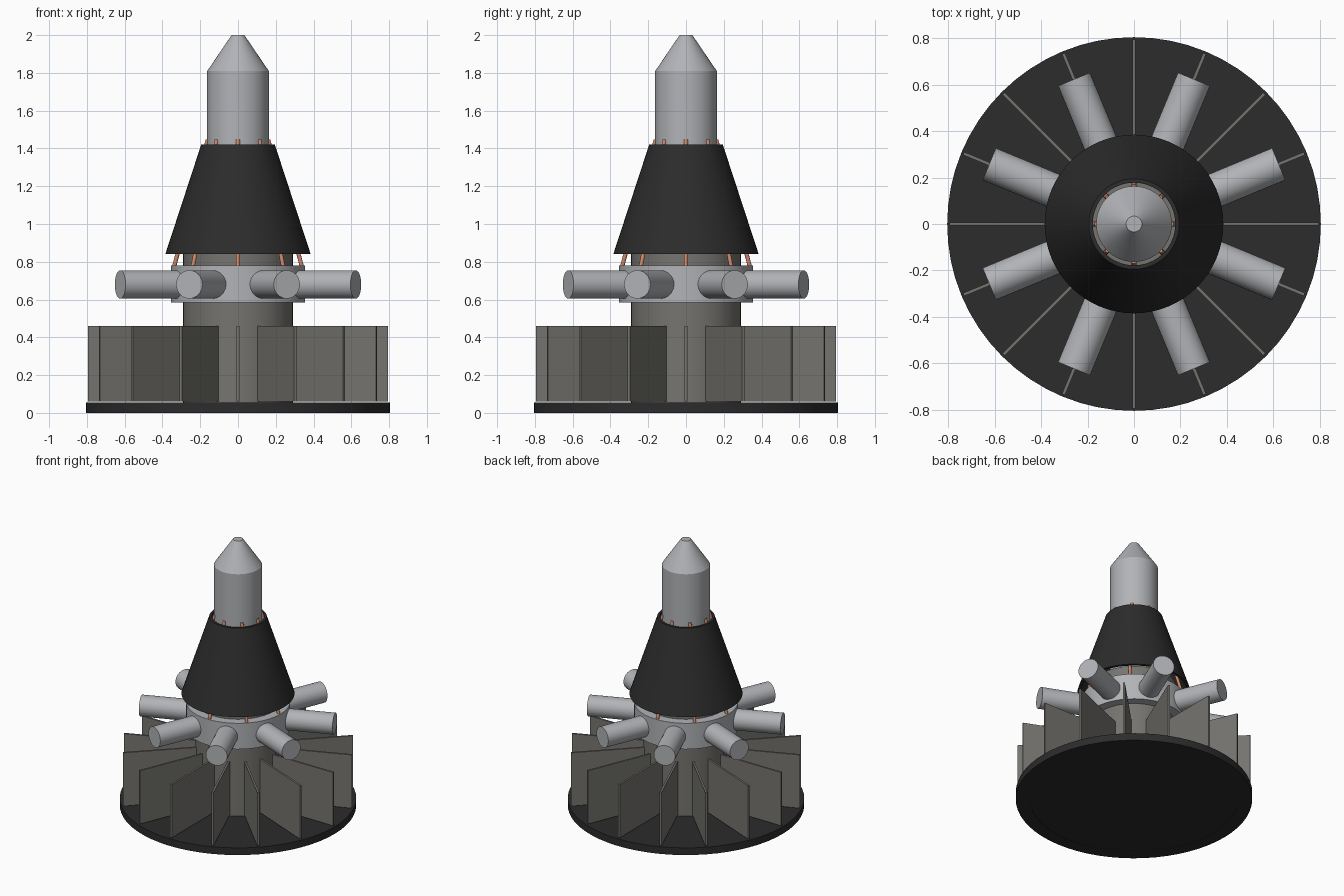
import bpy
import math
from mathutils import Vector

cube = bpy.data.objects.get("Cube")
if cube:
    bpy.data.objects.remove(cube, do_unlink=True)


def material(name, rgb):
    m = bpy.data.materials.new(name)
    m.use_nodes = True
    colour = (*rgb, 1)
    m.diffuse_color = colour
    m.node_tree.nodes["Principled BSDF"].inputs["Base Color"].default_value = colour
    return m


BLACK = material("matte black", (0.025, 0.025, 0.025))
SILVER = material("silver", (0.44, 0.45, 0.47))
GREY = material("warm grey", (0.18, 0.175, 0.16))
COPPER = material("copper", (0.62, 0.24, 0.14))


def finish(ob, name, mat):
    ob.name = name
    ob.data.name = name
    ob.data.materials.append(mat)
    bpy.ops.object.select_all(action="DESELECT")
    ob.select_set(True)
    bpy.context.view_layer.objects.active = ob
    bpy.ops.object.shade_smooth_by_angle(angle=math.radians(30))
    return ob


def lathe(name, profile, mat, closed=False, n=64):
    """Spin (radius, z) points, listed bottom to top on the outside, about z."""
    verts = [(r * math.cos(math.tau * i / n), r * math.sin(math.tau * i / n), z)
             for r, z in profile for i in range(n)]
    rows = len(profile)
    faces = []
    for j in range(rows if closed else rows - 1):
        a, b = j * n, (j + 1) % rows * n
        for i in range(n):
            k = (i + 1) % n
            faces.append((a + i, a + k, b + k, b + i))
    if not closed:
        faces.append(tuple(reversed(range(n))))
        faces.append(tuple(range((rows - 1) * n, rows * n)))
    me = bpy.data.meshes.new(name)
    me.from_pydata(verts, [], faces)
    ob = bpy.data.objects.new(name, me)
    bpy.context.collection.objects.link(ob)
    return finish(ob, name, mat)


def rod(name, start, end, radius, mat, n):
    """Cylinder between two points."""
    a, b = Vector(start), Vector(end)
    bpy.ops.mesh.primitive_cylinder_add(vertices=n, radius=radius,
                                        depth=(b - a).length, location=(a + b) / 2)
    ob = bpy.context.object
    ob.rotation_euler = (b - a).to_track_quat("Z", "Y").to_euler()
    return finish(ob, name, mat)


def polar(r, angle, z):
    return (r * math.cos(angle), r * math.sin(angle), z)


# Base plate with a separate outer rim
lathe("base_plate", [(0.71, 0.002), (0.71, 0.052)], BLACK)
lathe("base_rim", [(0.805, 0), (0.805, 0.054), (0.71, 0.054), (0.71, 0)], BLACK, closed=True)

# Central column and the collar that carries the tubes
lathe("core", [(0.29, 0.05), (0.29, 0.88)], GREY)
lathe("collar", [(0.355, 0.585), (0.355, 0.78)], SILVER)

# Upper body with its blunt nose
lathe("upper_body", [(0.163, 0.86), (0.163, 1.81), (0.034, 2.0)], SILVER)

# Hollow conical shroud
lathe("shroud", [(0.385, 0.84), (0.195, 1.42), (0.178, 1.42), (0.365, 0.84)],
      BLACK, closed=True)

# Radial fins
for i in range(16):
    angle = math.tau * i / 16
    bpy.ops.mesh.primitive_cube_add(size=1, location=polar(0.535, angle, 0.26))
    fin = bpy.context.object
    fin.scale = (0.52, 0.014, 0.40)
    fin.rotation_euler.z = angle
    finish(fin, f"fin_{i + 1}", GREY)

# Radial tubes, and copper pipes running up under the shroud between them
for i in range(8):
    angle = math.tau * i / 8
    half = angle + math.tau / 16
    rod(f"tube_{i + 1}", polar(0.27, half, 0.68), polar(0.675, half, 0.68), 0.075, SILVER, 32)
    rod(f"pipe_{i + 1}", polar(0.342, angle, 0.76), polar(0.16, angle, 1.445), 0.011, COPPER, 12)
